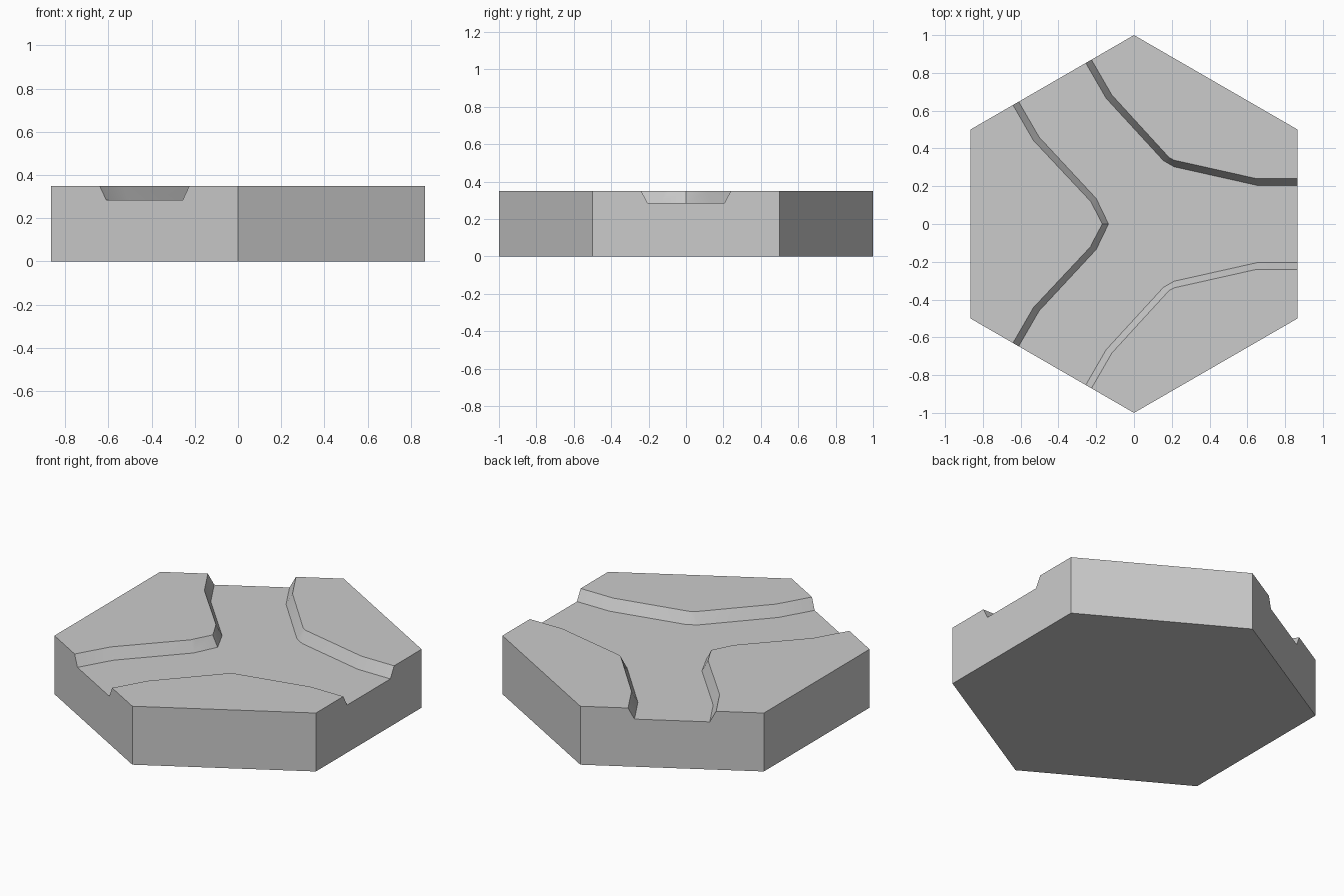
import bpy
import bmesh
from math import radians
from mathutils import Matrix, Vector

cube = bpy.data.objects.get("Cube")
if cube:
    bpy.data.objects.remove(cube, do_unlink=True)

HEIGHT, BED = 0.35, 0.285

grey = bpy.data.materials.new("stone grey")
grey.use_nodes = True
colour = (0.6, 0.6, 0.6, 1)
grey.diffuse_color = colour
grey.node_tree.nodes["Principled BSDF"].inputs["Base Color"].default_value = colour


def add_object(name, bm):
    bmesh.ops.recalc_face_normals(bm, faces=bm.faces)
    mesh = bpy.data.meshes.new(name)
    bm.to_mesh(mesh)
    bm.free()
    mesh.materials.append(grey)
    obj = bpy.data.objects.new(name, mesh)
    bpy.context.collection.objects.link(obj)
    return obj


def turned(x, y, degrees=120):
    v = Matrix.Rotation(radians(degrees), 2) @ Vector((x, y))
    return v.x, v.y


def outline(half_width, junction, inner):
    """Closed outline of the three-armed channel, mirrored front to back."""
    mouth, bend = (0.95, half_width), (0.65, half_width)
    half = [mouth, bend, *junction,
            turned(bend[0], -half_width), turned(mouth[0], -half_width),
            turned(*mouth), turned(*bend), *inner]
    return half + [(x, -y) for x, y in reversed(half[:-1])]


# Hexagonal tile body
bm = bmesh.new()
bmesh.ops.create_cone(bm, cap_ends=True, segments=6, radius1=1, radius2=1, depth=HEIGHT,
                      matrix=Matrix.Translation((0, 0, HEIGHT / 2)))
xs = max(v.co.x for v in bm.verts)
if xs > 0.95:
    bmesh.ops.rotate(bm, verts=bm.verts, matrix=Matrix.Rotation(radians(30), 3, "Z"))
tile = add_object("channel_tile", bm)

# Channel cutter with sloping banks, carried a little above the top
bed = outline(0.205, [(0.212, 0.303), (0.156, 0.335)], [(-0.2, 0.135), (-0.135, 0)])
rim = outline(0.24, [(0.212, 0.338), (0.186, 0.352)], [(-0.23, 0.12), (-0.168, 0)])
over = 1.3
bm = bmesh.new()
low = [bm.verts.new((x, y, BED)) for x, y in bed]
high = [bm.verts.new((a + (c - a) * over, b + (d - b) * over, BED + (HEIGHT - BED) * over))
        for (a, b), (c, d) in zip(bed, rim)]
bm.faces.new(low)
bm.faces.new(high)
for i in range(len(low)):
    j = (i + 1) % len(low)
    bm.faces.new((low[i], low[j], high[j], high[i]))
cutter = add_object("channel_cutter", bm)
cutter.hide_render = True

# Carve the channel and keep the result as plain mesh
cut = tile.modifiers.new("channel", "BOOLEAN")
cut.operation = "DIFFERENCE"
cut.solver = "EXACT"
cut.object = cutter
bpy.ops.object.select_all(action="DESELECT")
bpy.context.view_layer.objects.active = tile
tile.select_set(True)
bpy.ops.object.modifier_apply(modifier=cut.name)
bpy.data.objects.remove(cutter, do_unlink=True)
bpy.ops.object.shade_smooth_by_angle(angle=radians(30))
